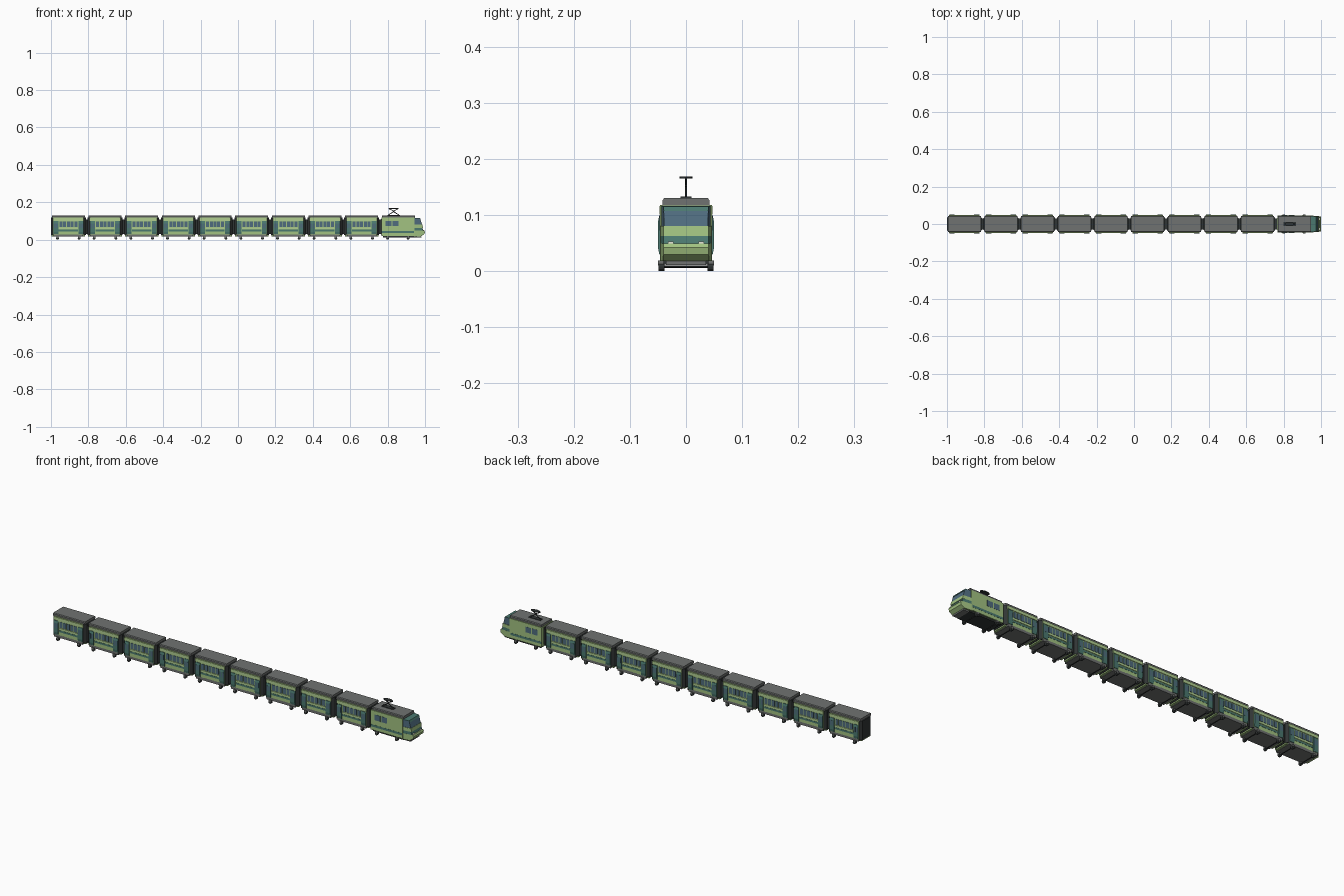
import bpy, bmesh, math
from mathutils import Vector

if "Cube" in bpy.data.objects:
    bpy.data.objects.remove(bpy.data.objects["Cube"])


def material(name, rgb):
    m = bpy.data.materials.new(name)
    m.diffuse_color = (*rgb, 1)
    m.use_nodes = True
    m.node_tree.nodes["Principled BSDF"].inputs["Base Color"].default_value = m.diffuse_color
    return m


GREEN = material("leaf_green", (0.36, 0.54, 0.22))
LIGHT = material("light_green", (0.44, 0.62, 0.28))
TEAL = material("dark_teal", (0.07, 0.19, 0.16))
GLASS = material("window_blue", (0.08, 0.15, 0.21))
ROOF = material("roof_grey", (0.16, 0.17, 0.165))
BLACK = material("near_black", (0.03, 0.035, 0.035))
LAMP = material("lamp_white", (0.8, 0.8, 0.7))


def finish(name, bm, mat):
    bmesh.ops.recalc_face_normals(bm, faces=bm.faces)
    me = bpy.data.meshes.new(name)
    bm.to_mesh(me)
    bm.free()
    me.materials.append(mat)
    ob = bpy.data.objects.new(name, me)
    bpy.context.collection.objects.link(ob)
    return ob


def prism(name, pts, lo, hi, axis, mat, taper=None):
    """Extrude a 2D outline from lo to hi along x, y or z; taper(x) scales y."""
    place = {"x": lambda a, b, t: (t, a, b),
             "y": lambda a, b, t: (a, t, b),
             "z": lambda a, b, t: (a, b, t)}[axis]
    bm = bmesh.new()
    rings = [[bm.verts.new(place(a, b, t)) for a, b in pts] for t in (lo, hi)]
    bm.faces.new(rings[0])
    bm.faces.new(rings[1])
    n = len(pts)
    for i in range(n):
        j = (i + 1) % n
        bm.faces.new((rings[0][i], rings[0][j], rings[1][j], rings[1][i]))
    if taper:
        for v in bm.verts:
            v.co.y *= taper(v.co.x)
    return finish(name, bm, mat)


def box(name, x, y, z, mat):
    return prism(name, [(x[0], y[0]), (x[1], y[0]), (x[1], y[1]), (x[0], y[1])],
                 z[0], z[1], "z", mat)


def rod(name, a, b, r, mat, sides=6):
    a, b = Vector(a), Vector(b)
    bm = bmesh.new()
    bmesh.ops.create_cone(bm, cap_ends=True, segments=sides, radius1=r, radius2=r,
                          depth=(b - a).length)
    q = (b - a).to_track_quat("Z", "Y")
    for v in bm.verts:
        v.co = q @ v.co + (a + b) / 2
    return finish(name, bm, mat)


def span(s, a, b):
    """Range a..b on side s (+1 or -1)."""
    return tuple(sorted((s * a, s * b)))


def running_gear(xs):
    parts = []
    for x in xs:
        parts.append(rod("axle", (x, -0.04, 0.008), (x, 0.04, 0.008), 0.002, BLACK))
        for s in (-1, 1):
            parts.append(rod("wheel", (x, s * 0.038, 0.008), (x, s * 0.049, 0.008),
                             0.008, BLACK, 12))
            parts.append(box("axle_box", (x - 0.006, x + 0.006), span(s, 0.038, 0.05),
                             (0.010, 0.019), ROOF))
    return parts


def roof(name, x0, x1):
    return prism(name, [(-0.042, 0.117), (0.042, 0.117), (0.042, 0.126),
                        (0.039, 0.130), (-0.039, 0.130), (-0.042, 0.126)],
                 x0, x1, "x", ROOF)


# One carriage, centred on its own x = 0
car = [box("carriage_body", (-0.081, 0.081), (-0.045, 0.045), (0.028, 0.118), GREEN),
       roof("carriage_roof", -0.088, 0.088),
       box("underframe", (-0.079, 0.079), (-0.045, 0.045), (0.016, 0.030), ROOF),
       box("gangway", (0.09, 0.106), (-0.03, 0.03), (0.03, 0.108), BLACK)]
for e in (-1, 1):
    # tapered dark end wall
    car.append(prism("end_wall", [(e * 0.080, -0.045), (e * 0.093, -0.032),
                                  (e * 0.093, 0.032), (e * 0.080, 0.045)],
                     0.024, 0.118, "z", BLACK))
    car.append(box("end_step", span(e, 0.078, 0.09), (-0.036, 0.036),
                   (0.018, 0.026), GREEN))
for s in (-1, 1):
    # side strips, from the cornice down
    for name, x, z, d, mat in (("cornice", 0.082, (0.101, 0.116), 0.0475, LIGHT),
                               ("waist_strip", 0.052, (0.057, 0.066), 0.0475, LIGHT),
                               ("lower_strip", 0.052, (0.045, 0.054), 0.0460, TEAL)):
        car.append(box(name, (-x, x), span(s, 0.043, d), z, mat))
    # five windows
    for i in range(5):
        x = (i - 2) * 0.02
        car.append(box("window", (x - 0.008, x + 0.008), span(s, 0.043, 0.0465),
                       (0.069, 0.097), GLASS))
    # bulging doors with glass
    for e in (-1, 1):
        x = e * 0.067
        car.append(prism("door", [(s * 0.043, 0.030), (s * 0.0475, 0.030),
                                  (s * 0.050, 0.042), (s * 0.050, 0.088),
                                  (s * 0.0475, 0.099), (s * 0.043, 0.099)],
                         x - 0.013, x + 0.013, "x", TEAL))
        for k in (-1, 1):
            c = x + k * 0.006
            car.append(box("door_window", (c - 0.004, c + 0.004),
                           span(s, 0.046, 0.0503), (0.062, 0.087), GLASS))
car += running_gear((-0.058, 0.058))

# Nine carriages sharing the same meshes
for i in range(9):
    for ob in car:
        part = ob if i == 0 else ob.copy()
        if i:
            bpy.context.collection.objects.link(part)
        part.location.x = -0.907 + 0.196 * i


# Engine: main body, roof and narrowing cab
def narrow(x):
    return 1 - 0.12 * max(0, min(1, (x - 0.944) / 0.04))


prism("engine_body", [(0.767, 0.020), (0.944, 0.020), (0.944, 0.118), (0.767, 0.118)],
      -0.046, 0.046, "y", GREEN)
roof("engine_roof", 0.770, 0.946)
prism("cab_glass", [(0.940, 0.079), (0.940, 0.115), (0.972, 0.114), (0.976, 0.107),
                    (0.985, 0.079)], -0.044, 0.044, "y", GLASS, narrow)
prism("cab_visor", [(0.940, 0.1145), (0.940, 0.1165), (0.974, 0.1155), (0.978, 0.107),
                    (0.976, 0.107), (0.972, 0.1135)], -0.044, 0.044, "y", TEAL, narrow)
prism("cab_front", [(0.940, 0.063), (0.940, 0.080), (0.986, 0.080), (0.989, 0.063)],
      -0.046, 0.046, "y", GREEN, narrow)
prism("cab_teal_band", [(0.940, 0.048), (0.940, 0.064), (0.986, 0.064), (0.991, 0.048)],
      -0.046, 0.046, "y", TEAL, narrow)
prism("nose", [(0.940, 0.018), (0.940, 0.049), (0.996, 0.049), (1.0, 0.042),
               (0.997, 0.030), (0.978, 0.018)], -0.046, 0.046, "y", GREEN, narrow)
box("front_bumper", (0.950, 0.980), (-0.036, 0.036), (0.011, 0.018), ROOF)
box("engine_underframe", (0.775, 0.950), (-0.040, 0.040), (0.012, 0.021), BLACK)
box("engine_rear_door", (0.765, 0.769), (-0.033, 0.033), (0.028, 0.112), BLACK)
running_gear((0.800, 0.910))
for s in (-1, 1):
    for x in (0.789, 0.826):
        box("engine_window", (x, x + 0.031), span(s, 0.044, 0.0468), (0.072, 0.100), GLASS)
    box("engine_stripe", (0.767, 0.940), span(s, 0.044, 0.0466), (0.036, 0.047), TEAL)
    box("headlight", (0.985, 0.9955), span(s, 0.022, 0.032), (0.047, 0.053), LAMP)

# Pantograph: base, crossed arms and contact head
box("pantograph_base", (0.800, 0.865), (-0.010, 0.010), (0.129, 0.133), BLACK)
for e in (-1, 1):
    c = 0.832
    rod("lower_arm", (c + e * 0.028, 0, 0.132), (c - e * 0.004, 0, 0.153), 0.002, BLACK)
    rod("upper_arm", (c - e * 0.003, 0, 0.152), (c + e * 0.026, 0, 0.166), 0.0018, BLACK)
prism("contact_head", [(0.832 + 0.026 * math.cos(math.radians(a)) * (1 if abs(math.cos(math.radians(a))) > 0.9 else 0.9),
                        0.012 * math.sin(math.radians(a))) for a in range(0, 360, 30)],
      0.1655, 0.1685, "z", BLACK)
